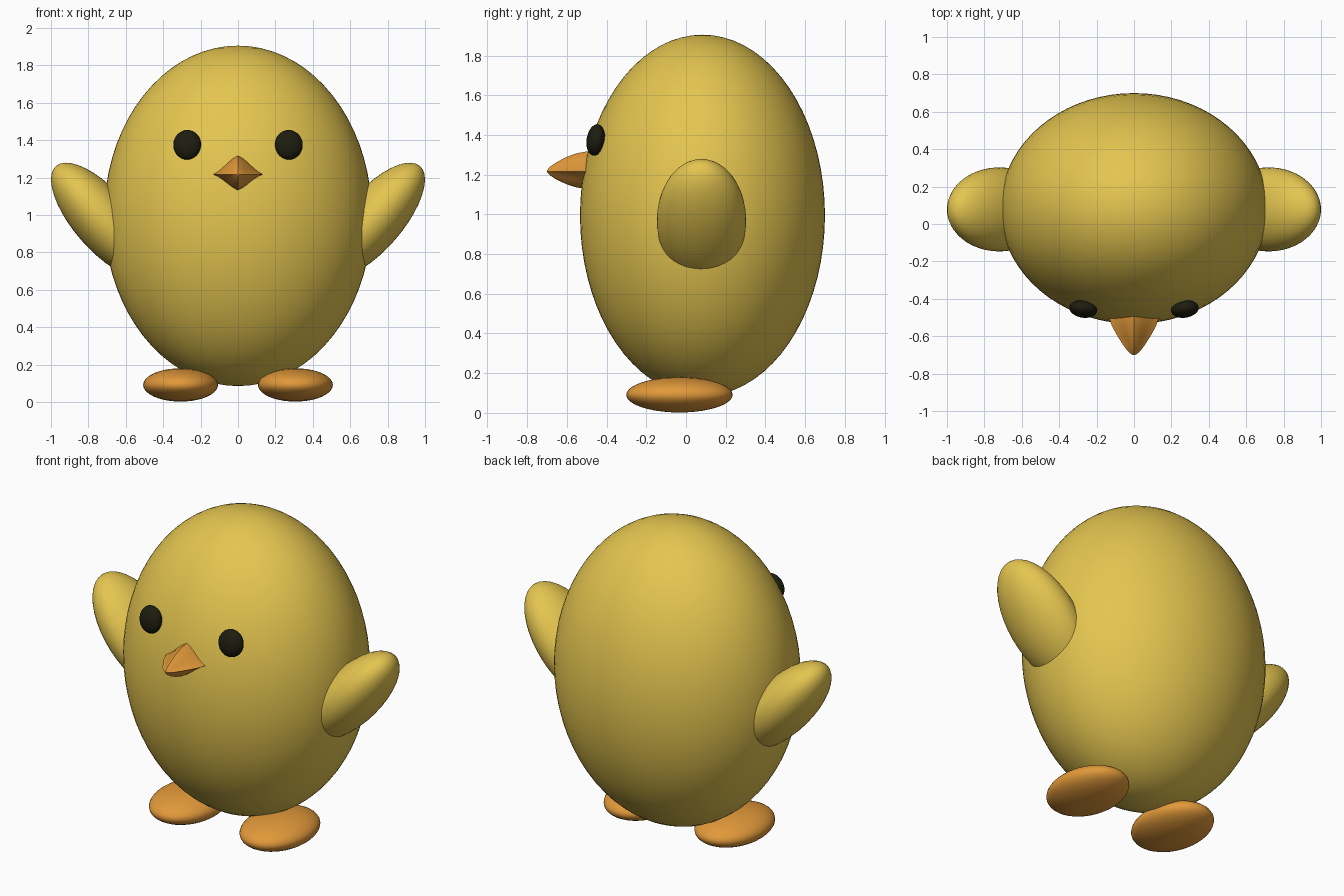
import bpy, bmesh, math
from mathutils import Matrix, Euler

if "Cube" in bpy.data.objects:
    bpy.data.objects.remove(bpy.data.objects["Cube"])


def material(name, rgb):
    m = bpy.data.materials.new(name)
    m.diffuse_color = (*rgb, 1)
    m.use_nodes = True
    m.node_tree.nodes["Principled BSDF"].inputs["Base Color"].default_value = m.diffuse_color
    return m


YELLOW = material("yellow_down", (0.78, 0.56, 0.08))
ORANGE = material("orange_skin", (0.76, 0.32, 0.042))
BLACK = material("eye_black", (0.012, 0.012, 0.005))


def add_object(name, bm, mat):
    bmesh.ops.recalc_face_normals(bm, faces=bm.faces)
    mesh = bpy.data.meshes.new(name)
    bm.to_mesh(mesh)
    bm.free()
    mesh.materials.append(mat)
    ob = bpy.data.objects.new(name, mesh)
    bpy.context.collection.objects.link(ob)
    bpy.ops.object.select_all(action='DESELECT')
    ob.select_set(True)
    bpy.context.view_layer.objects.active = ob
    bpy.ops.object.shade_smooth_by_angle(angle=math.radians(40))
    return ob


def ellipsoid(name, centre, radii, mat, rot=(0, 0, 0), seg=40):
    bm = bmesh.new()
    bmesh.ops.create_uvsphere(bm, u_segments=seg, v_segments=seg // 2, radius=1)
    turn = Euler([math.radians(a) for a in rot]).to_matrix().to_4x4()
    bm.transform(Matrix.Translation(centre) @ turn @ Matrix.Diagonal((*radii, 1)))
    return add_object(name, bm, mat)


# Egg-shaped body
ellipsoid("body", (0, 0.083, 0.995), (0.716, 0.617, 0.91), YELLOW, seg=72)

# Paired wings, feet and eyes
for side, s in (("left", -1), ("right", 1)):
    ellipsoid(side + "_wing", (s * 0.72, 0.078, 0.97), (0.158, 0.225, 0.386),
              YELLOW, rot=(0, s * 41, 0))
    ellipsoid(side + "_foot", (s * 0.307, -0.033, 0.091), (0.2, 0.268, 0.089), ORANGE)
    ellipsoid(side + "_eye", (s * 0.272, -0.455, 1.375), (0.075, 0.045, 0.08),
              BLACK, rot=(-9, 0, s * 9), seg=32)

# Beak: pinched diamond sections tapering to a blunt tip
# each station: y, half width, height above ridge, depth below ridge
stations = [(-0.44, 0.138, 0.100, 0.087), (-0.50, 0.134, 0.100, 0.087),
            (-0.55, 0.116, 0.091, 0.082), (-0.60, 0.088, 0.073, 0.066),
            (-0.65, 0.056, 0.047, 0.043), (-0.685, 0.029, 0.023, 0.021),
            (-0.70, 0.007, 0.006, 0.006)]
N = 10
bm = bmesh.new()
rings = []
for y, w, up, down in stations:
    ring = []
    for sign, h in ((1, up), (-1, down)):
        for i in range(N):
            u = sign * (1 - 2 * i / N)
            bell = 0.55 * (1 - abs(u)) + 0.45 * (0.5 + 0.5 * math.cos(math.pi * u))
            ring.append(bm.verts.new((w * u, y, 1.217 + sign * h * bell)))
    rings.append(ring)
for a, b in zip(rings, rings[1:]):
    for i in range(2 * N):
        j = (i + 1) % (2 * N)
        bm.faces.new((a[i], a[j], b[j], b[i]))
bm.faces.new(rings[0])
bm.faces.new(rings[-1])
add_object("beak", bm, ORANGE)
